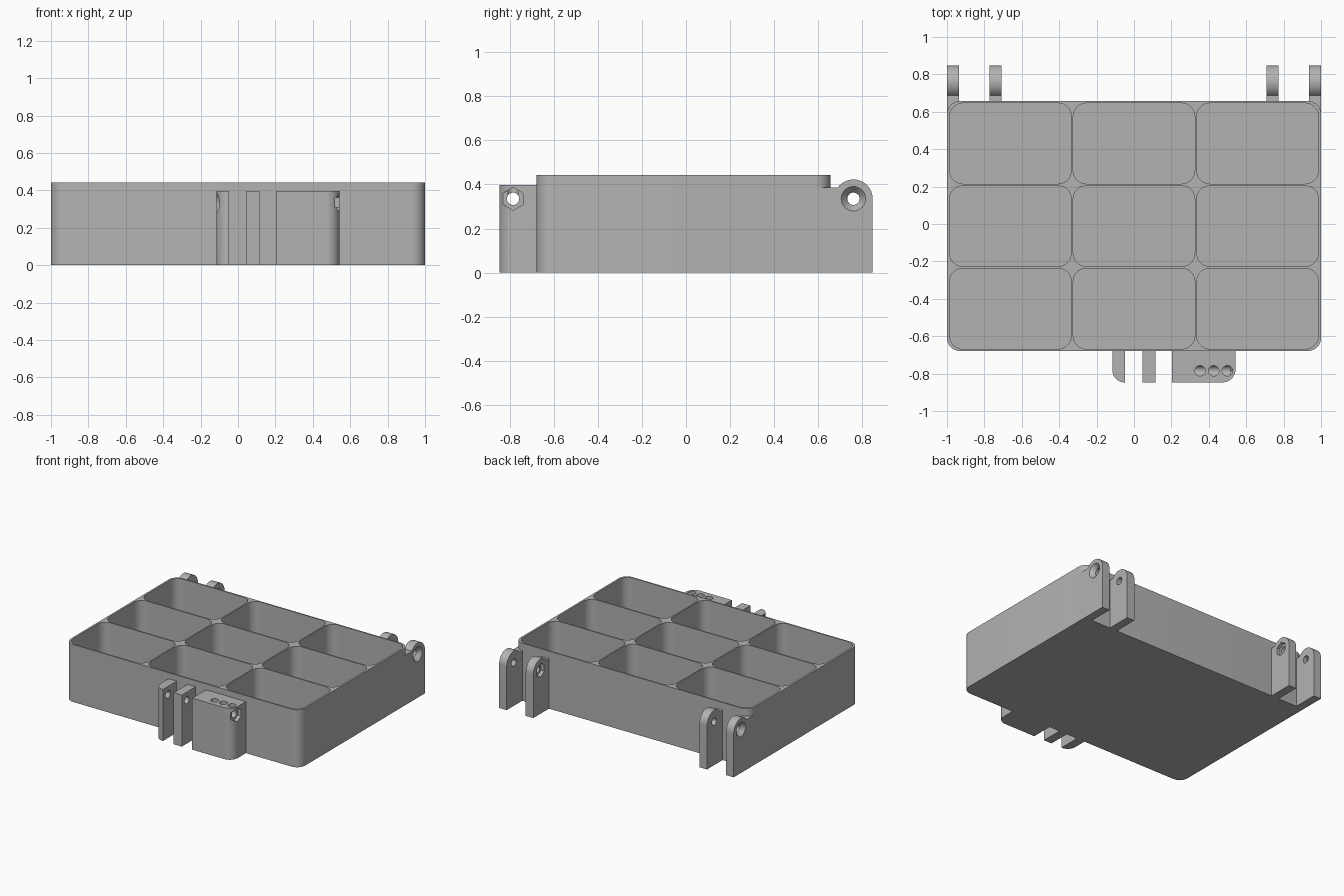
import bpy
import bmesh
from math import cos, sin, pi, radians

if "Cube" in bpy.data.objects:
    bpy.data.objects.remove(bpy.data.objects["Cube"], do_unlink=True)

grey = bpy.data.materials.new("plain_grey")
grey.use_nodes = True
colour = (0.45, 0.45, 0.45, 1)
grey.diffuse_color = colour
grey.node_tree.nodes["Principled BSDF"].inputs["Base Color"].default_value = colour

HEIGHT, FLOOR = 0.443, 0.022
FRONT, BACK = -0.679, 0.657
MID = (FRONT + BACK) / 2
RADIUS = 0.07
BORE_Z, BORE_R = 0.335, 0.028
HINGE_Y, LATCH_Y = 0.76, -0.785


def arc(cx, cy, r, start, end, steps=10):
    """Points on an arc, angles in degrees."""
    angles = [radians(start + (end - start) * i / steps) for i in range(steps + 1)]
    return [(cx + r * cos(a), cy + r * sin(a)) for a in angles]


def rounded_rect(cx, cy, w, h, r):
    x, y = w / 2 - r, h / 2 - r
    points = []
    for i, (sx, sy) in enumerate([(1, 1), (-1, 1), (-1, -1), (1, -1)]):
        points += arc(cx + sx * x, cy + sy * y, r, 90 * i, 90 * i + 90)
    return points


def ring(cy, cz, r, sides, turn=0):
    return [(cy + r * cos(turn + 2 * pi * i / sides),
             cz + r * sin(turn + 2 * pi * i / sides)) for i in range(sides)]


def loft(bm, first, second, a, b, axis="z"):
    """Closed solid between two matching outlines set at a and b on an axis."""
    def place(p, d):
        return (p[0], p[1], d) if axis == "z" else (d, p[0], p[1])
    lo = [bm.verts.new(place(p, a)) for p in first]
    hi = [bm.verts.new(place(p, b)) for p in second]
    bm.faces.new(lo[::-1])
    bm.faces.new(hi)
    for i in range(len(lo)):
        j = (i + 1) % len(lo)
        bm.faces.new((lo[i], lo[j], hi[j], hi[i]))


def prism(bm, outline, a, b, axis="z"):
    loft(bm, outline, outline, a, b, axis)


def make(name, bm):
    bmesh.ops.recalc_face_normals(bm, faces=bm.faces)
    mesh = bpy.data.meshes.new(name)
    bm.to_mesh(mesh)
    bm.free()
    obj = bpy.data.objects.new(name, mesh)
    bpy.context.collection.objects.link(obj)
    return obj


def carve(obj, cutters):
    bpy.context.view_layer.objects.active = obj
    for cutter in cutters:
        cutter.hide_render = True
        mod = obj.modifiers.new("carve", "BOOLEAN")
        mod.operation = "DIFFERENCE"
        mod.solver = "EXACT"
        mod.object = cutter
        bpy.ops.object.modifier_apply(modifier=mod.name)


def finish(obj):
    obj.data.materials.clear()
    obj.data.materials.append(grey)
    bpy.ops.object.select_all(action="DESELECT")
    obj.select_set(True)
    bpy.context.view_layer.objects.active = obj
    bpy.ops.object.shade_smooth_by_angle(angle=radians(30))


def bore(name, y):
    bm = bmesh.new()
    prism(bm, ring(y, BORE_Z, BORE_R, 32), -1.2, 1.2, "x")
    return make(name, bm)


def countersink(bm, y, x, side):
    """Cone opening outward at x, side is the outward direction."""
    loft(bm, ring(y, BORE_Z, 0.021, 32), ring(y, BORE_Z, 0.06, 32),
         x - side * 0.04, x + side * 0.005, "x")


def nut_pocket(bm, y, x, side):
    prism(bm, ring(y, BORE_Z, 0.052, 6, pi / 6),
          x - side * 0.027, x + side * 0.02, "x")


# Compartment cutter: three by three rounded pockets
bm = bmesh.new()
for col in (-1, 0, 1):
    for row in (-1, 0, 1):
        prism(bm, rounded_rect(col * 0.6605, MID + row * 0.4415, 0.65, 0.431, RADIUS),
              FLOOR, HEIGHT + 0.1)
pockets = make("pocket_cutter", bm)

# Tray
bm = bmesh.new()
prism(bm, rounded_rect(0, MID, 2, BACK - FRONT, RADIUS), 0, HEIGHT)
tray = make("tray", bm)
carve(tray, [pockets])

# Hinge lugs: rounded top, the outer pair runs into the tray corner
SHOULDER = 0.385
LUG_R = 0.0875


def lug_outline(start):
    return ([(start, 0), (HINGE_Y + LUG_R, 0)]
            + arc(HINGE_Y, BORE_Z, LUG_R, 0, 145, 20) + [(start, SHOULDER)])


lugs_bm, details = bmesh.new(), bmesh.new()
for side in (-1, 1):
    prism(lugs_bm, lug_outline(0.585), side * 0.935, side, "x")
    prism(lugs_bm, lug_outline(BACK - 0.004), side * 0.708, side * 0.773, "x")
    countersink(details, HINGE_Y, side, side)
    nut_pocket(details, HINGE_Y, side * 0.708, -side)
lugs = make("hinge_lugs", lugs_bm)
lug_details = make("lug_detail_cutter", details)
hinge_bore = bore("hinge_bore_cutter", HINGE_Y)
carve(lugs, [pockets, hinge_bore, lug_details])

# Latch: rounded left tab, square middle tab, wide rounded block
TIP, ROOT, LATCH_H = -0.847, FRONT + 0.004, 0.397
bm = bmesh.new()
prism(bm, [(-0.047, TIP), (-0.047, ROOT), (-0.116, ROOT)]
      + arc(-0.05, TIP + 0.066, 0.066, 180, 270), 0, LATCH_H)
prism(bm, [(0.045, TIP), (0.114, TIP), (0.114, ROOT), (0.045, ROOT)], 0, LATCH_H)
prism(bm, [(0.543, ROOT), (0.203, ROOT), (0.203, TIP)]
      + arc(0.543 - RADIUS, TIP + RADIUS, RADIUS, 270, 360), 0, LATCH_H)
latch = make("latch_mount", bm)

# Latch recesses: screw head, nut pocket and three round holes on top
details, holes = bmesh.new(), bmesh.new()
countersink(details, LATCH_Y, -0.116, -1)
nut_pocket(details, LATCH_Y, 0.543, 1)
for i in range(3):
    prism(holes, ring(0.353 + i * 0.073, LATCH_Y, BORE_R, 24), BORE_Z, LATCH_H + 0.05)
latch_details = make("latch_detail_cutter", details)
latch_holes = make("latch_hole_cutter", holes)
latch_bore = bore("latch_bore_cutter", LATCH_Y)
carve(latch, [latch_bore, latch_details, latch_holes])

for part in (tray, lugs, latch):
    finish(part)
for cutter in (pockets, hinge_bore, lug_details, latch_bore, latch_details, latch_holes):
    bpy.data.objects.remove(cutter, do_unlink=True)
